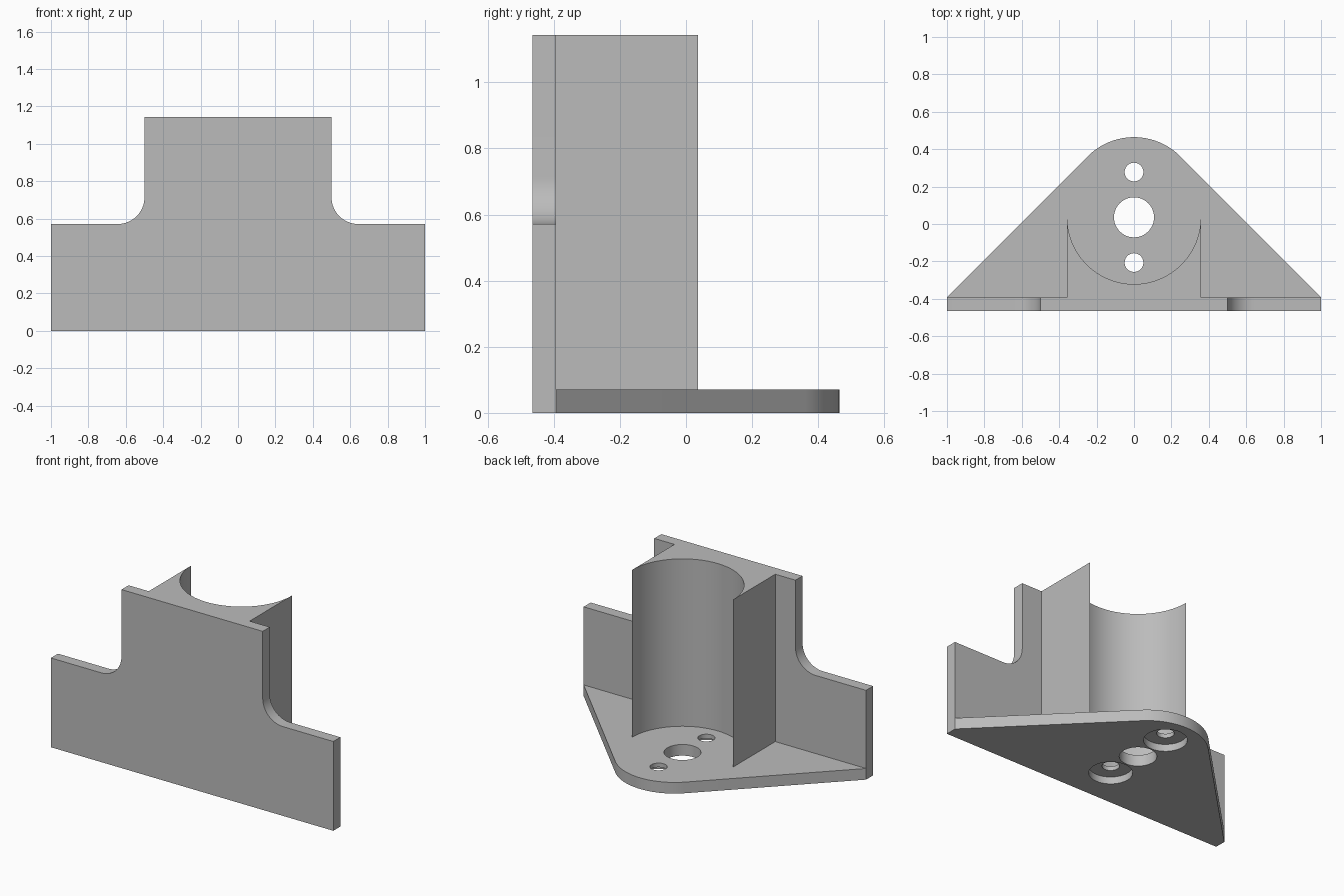
import bpy, bmesh
from math import sin, cos, radians, pi

if "Cube" in bpy.data.objects:
    bpy.data.objects.remove(bpy.data.objects["Cube"], do_unlink=True)

# Main proportions, in multiples of the wall thickness
U = 1 / 14
FRONT = -6.5 * U
INNER = FRONT + U
HEIGHT = 16 * U
CENTRE = 0.5 * U

grey = bpy.data.materials.new("plain_grey")
grey.use_nodes = True
COLOUR = (0.5, 0.5, 0.5, 1)
grey.diffuse_color = COLOUR
for node in grey.node_tree.nodes:
    if node.type == 'BSDF_PRINCIPLED':
        node.inputs["Base Color"].default_value = COLOUR


def arc(cx, cy, r, start, end, steps=32):
    angles = [radians(start + (end - start) * i / steps) for i in range(steps + 1)]
    return [(cx + r * cos(a), cy + r * sin(a)) for a in angles]


def extrude(name, profile, to_world, depth):
    """Extrude a flat outline; to_world places each 2D point in 3D."""
    bm = bmesh.new()
    face = bm.faces.new([bm.verts.new(to_world(p, q)) for p, q in profile])
    result = bmesh.ops.extrude_face_region(bm, geom=[face])
    moved = [v for v in result["geom"] if isinstance(v, bmesh.types.BMVert)]
    bmesh.ops.translate(bm, verts=moved, vec=depth)
    bmesh.ops.recalc_face_normals(bm, faces=bm.faces)
    mesh = bpy.data.meshes.new(name)
    bm.to_mesh(mesh)
    bm.free()
    mesh.materials.append(grey)
    obj = bpy.data.objects.new(name, mesh)
    bpy.context.collection.objects.link(obj)
    return obj


def activate(obj):
    bpy.ops.object.select_all(action='DESELECT')
    obj.select_set(True)
    bpy.context.view_layer.objects.active = obj


def drill(obj, y, r, low, high):
    """Cut a vertical round hole on the centre line."""
    circle = arc(0, y, r, 0, 360, 48)[:-1]
    cutter = extrude("hole_cutter", circle, lambda p, q: (p, q, low), (0, 0, high - low))
    cutter.hide_render = True
    mod = obj.modifiers.new("hole", 'BOOLEAN')
    mod.operation = 'DIFFERENCE'
    mod.solver = 'EXACT'
    mod.object = cutter
    activate(obj)
    bpy.ops.object.modifier_apply(modifier=mod.name)
    bpy.data.objects.remove(cutter, do_unlink=True)


# Upright front plate with filleted shoulders
fillet = 2 * U
right_half = [(1, 0), (1, 8 * U)]
right_half += arc(7 * U + fillet, 8 * U + fillet, fillet, 270, 180, 16)
right_half += [(7 * U, HEIGHT)]
outline = right_half + [(-x, z) for x, z in reversed(right_half)]
plate = extrude("front_plate", outline, lambda p, q: (p, FRONT, q), (0, U, 0))

# Triangular base with a rounded rear corner
nose = 0.35
outline = [(-1, INNER), (1, INNER)] + arc(0, -FRONT - nose, nose, 45, 135)
base = extrude("base_plate", outline, lambda p, q: (p, q, 0), (0, 0, U))

# Centre hole and two counterbored screw holes
drill(base, CENTRE, 1.5 * U, -U, 2 * U)
for side in (-1, 1):
    y = CENTRE + side * 0.242
    drill(base, y, 0.05, -U, 2 * U)
    drill(base, y, 0.125, -U, 0.045)

# Tall cradle with a half-round channel open to the rear
bore = 5 * U
outline = [(-bore, INNER), (bore, INNER)] + arc(0, CENTRE, bore, 0, -180, 64)
cradle = extrude("channel_cradle", outline, lambda p, q: (p, q, U), (0, 0, HEIGHT - U))

for part in (plate, base, cradle):
    activate(part)
    bpy.ops.object.shade_smooth_by_angle(angle=radians(30))
